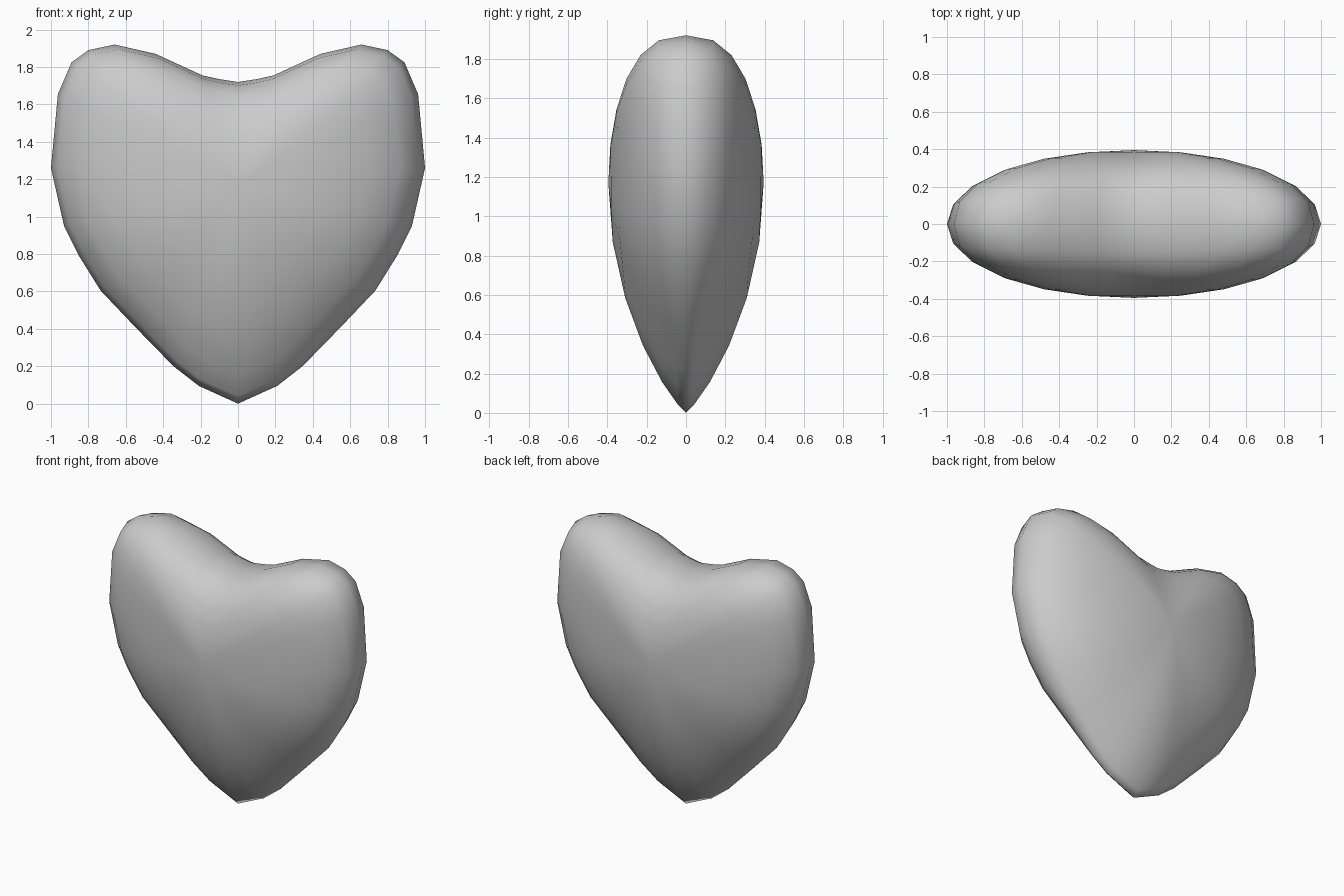
import bpy
import bmesh
from math import sin, cos, pi, hypot

if "Cube" in bpy.data.objects:
    bpy.data.objects.remove(bpy.data.objects["Cube"])

DEPTH = 0.395      # half thickness at the middle
CENTRE_Z = 1.17    # height of the thickest point
RINGS = 6          # rings from the middle to the rim

# Right half of the outline (x, z), from the notch to the bottom tip
half = [(0, 1.72), (0.1, 1.735), (0.19, 1.755), (0.44, 1.87), (0.66, 1.92),
        (0.8, 1.89), (0.89, 1.825), (0.963, 1.655), (1.0, 1.26), (0.93, 0.95),
        (0.85, 0.79), (0.735, 0.605), (0.55, 0.41), (0.345, 0.2),
        (0.21, 0.095), (0, 0)]
outline = half + [(-x, z) for x, z in reversed(half[1:-1])]


def bulge(x, z):
    """Fullness of the section: boxy at the top, round at the sides, conical at the tip."""
    u = (z - CENTRE_Z) / hypot(x, z - CENTRE_Z)
    return 0.5 - 0.15 * u if u > 0 else 0.5 + 0.35 * u ** 4


bm = bmesh.new()

# Rings from the front pole over the rim to the back pole
front = bm.verts.new((0, -DEPTH, CENTRE_Z))
back = bm.verts.new((0, DEPTH, CENTRE_Z))
rings = []
for k in range(1, 2 * RINGS):
    a = k * pi / (2 * RINGS)
    r = sin(a)
    side = 0 if k == RINGS else (-1 if k < RINGS else 1)
    rings.append([bm.verts.new((
        x * r,
        side * DEPTH * (cos(a) ** 2) ** bulge(x, z),
        CENTRE_Z + (z - CENTRE_Z) * r)) for x, z in outline])

# Skin
n = len(outline)
for i in range(n):
    j = (i + 1) % n
    bm.faces.new((front, rings[0][i], rings[0][j]))
    bm.faces.new((back, rings[-1][j], rings[-1][i]))
    for a, b in zip(rings, rings[1:]):
        bm.faces.new((a[i], b[i], b[j], a[j]))
bmesh.ops.recalc_face_normals(bm, faces=bm.faces)
for f in bm.faces:
    f.smooth = True

mesh = bpy.data.meshes.new("heart")
bm.to_mesh(mesh)
bm.free()
heart = bpy.data.objects.new("heart", mesh)
bpy.context.collection.objects.link(heart)
